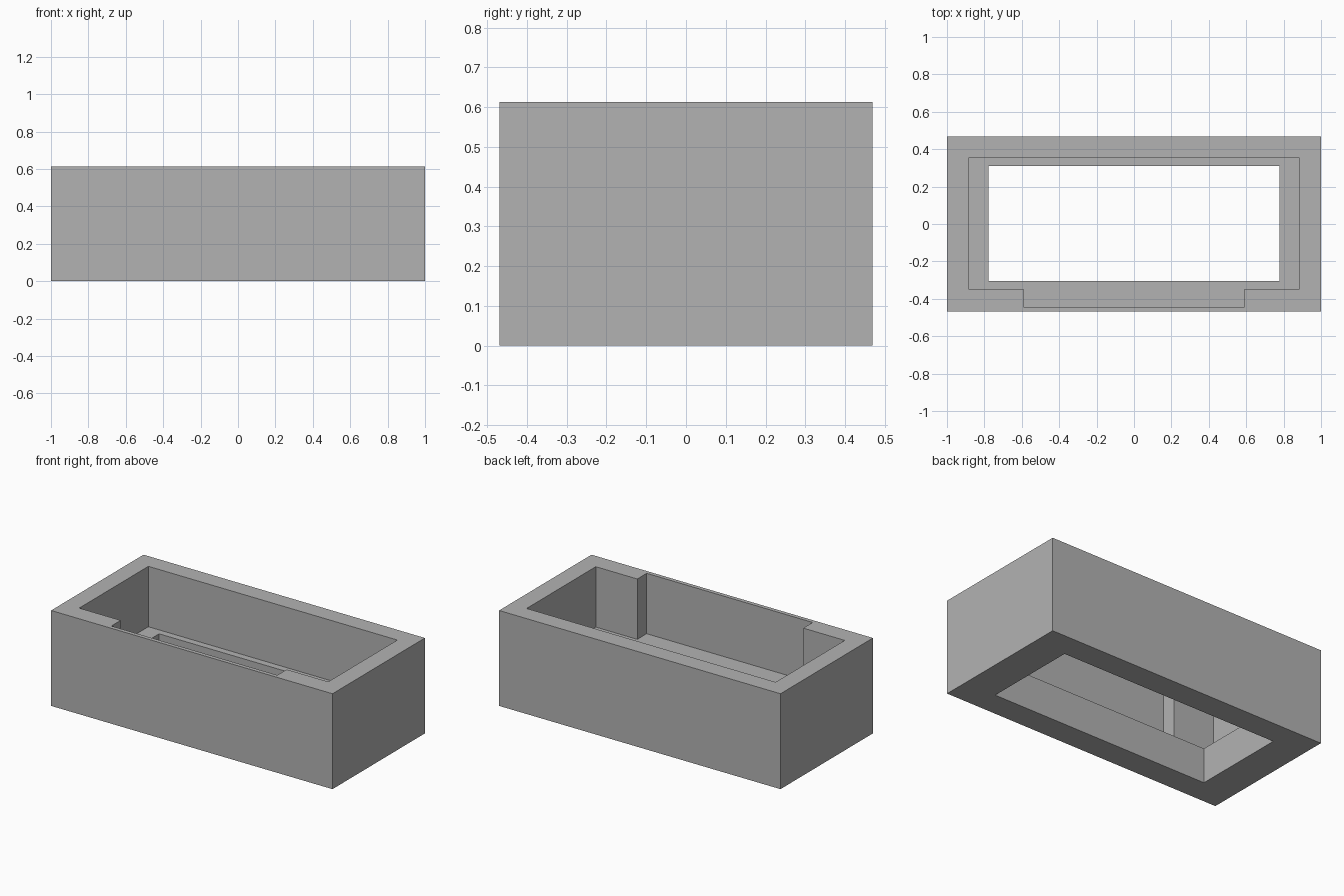
import bpy
import bmesh

cube = bpy.data.objects.get("Cube")
if cube:
    bpy.data.objects.remove(cube, do_unlink=True)

HEIGHT, LEDGE = 0.613, 0.225


def rectangle(half_x, front, back):
    return [(-half_x, front), (half_x, front), (half_x, back), (-half_x, back)]


# Outlines: outer block, stepped pocket with front recess, through opening
outer = rectangle(1.0, -0.469, 0.469)
opening = rectangle(0.778, -0.306, 0.31)
right_half = [(0.59, -0.443), (0.59, -0.348), (0.885, -0.348), (0.885, 0.354)]
pocket = right_half + [(-x, y) for x, y in reversed(right_half)]

bm = bmesh.new()


def ring(points, z):
    verts = [bm.verts.new((x, y, z)) for x, y in points]
    return [bm.edges.new((v, verts[(i + 1) % len(verts)])) for i, v in enumerate(verts)]


def wall(lower, upper):
    bmesh.ops.bridge_loops(bm, edges=lower + upper)


def border(outside, inside):
    bmesh.ops.triangle_fill(bm, edges=outside + inside, use_beauty=True)


base_outer, base_opening = ring(outer, 0), ring(opening, 0)
ledge_opening, ledge_pocket = ring(opening, LEDGE), ring(pocket, LEDGE)
rim_pocket, rim_outer = ring(pocket, HEIGHT), ring(outer, HEIGHT)

# Flat borders: underside, inner ledge, top rim
border(base_outer, base_opening)
border(ledge_pocket, ledge_opening)
border(rim_outer, rim_pocket)

# Upright walls
wall(base_outer, rim_outer)
wall(base_opening, ledge_opening)
wall(ledge_pocket, rim_pocket)

bmesh.ops.recalc_face_normals(bm, faces=bm.faces[:])
mesh = bpy.data.meshes.new("recessed_frame")
bm.to_mesh(mesh)
bm.free()

frame = bpy.data.objects.new("recessed_frame", mesh)
bpy.context.collection.objects.link(frame)

# Plain grey finish
grey = bpy.data.materials.new("plain_grey")
grey.use_nodes = True
colour = (0.45, 0.45, 0.45, 1.0)
grey.diffuse_color = colour
shader = next(n for n in grey.node_tree.nodes if n.type == "BSDF_PRINCIPLED")
shader.inputs["Base Color"].default_value = colour
mesh.materials.append(grey)
